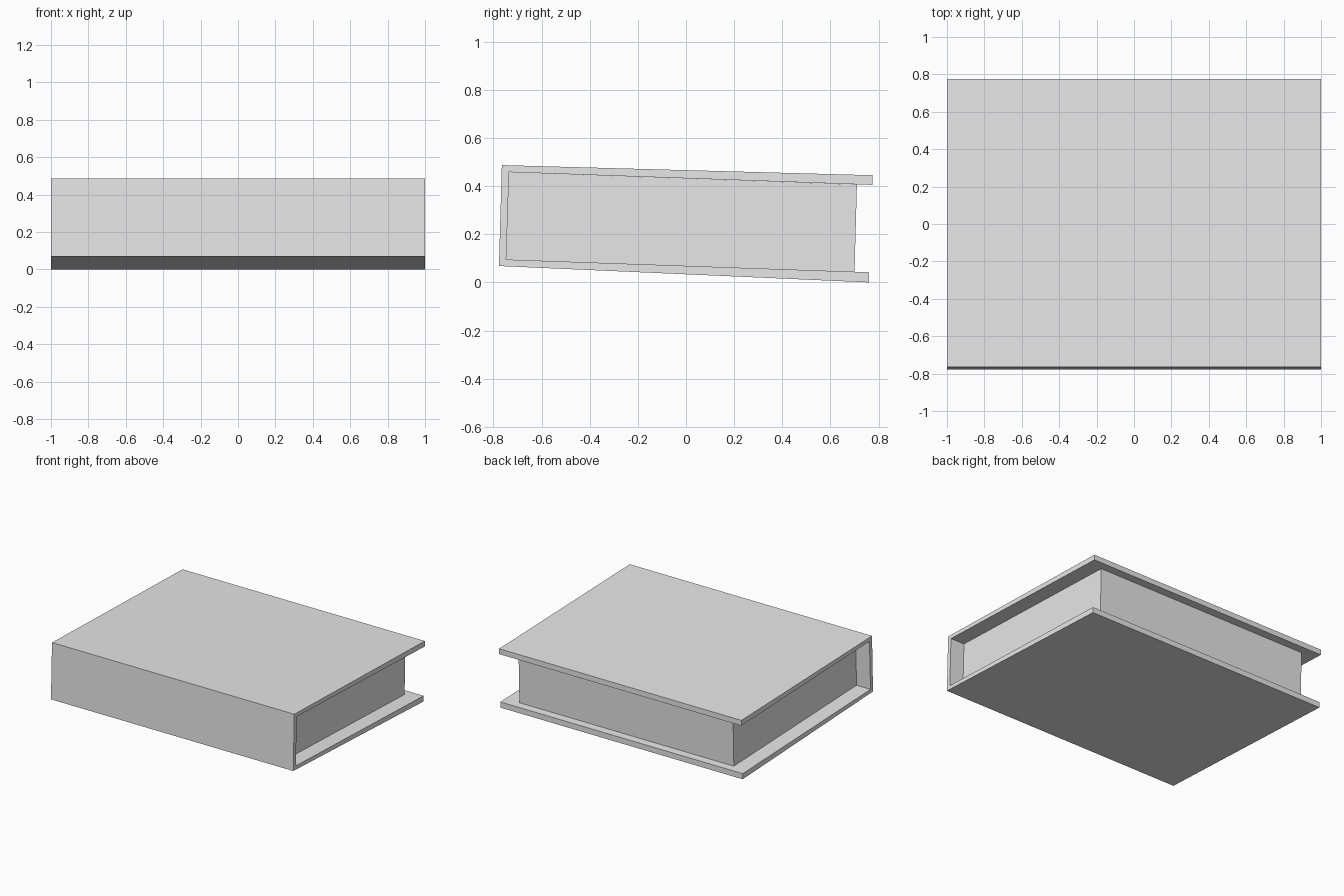
import bpy
import bmesh

default = bpy.data.objects.get("Cube")
if default:
    bpy.data.objects.remove(default, do_unlink=True)

# Plain grey shared by cover and pages
grey = bpy.data.materials.new("light_grey")
grey.use_nodes = True
colour = (0.8, 0.8, 0.8, 1.0)
grey.diffuse_color = colour
grey.node_tree.nodes["Principled BSDF"].inputs["Base Color"].default_value = colour


def extrude_profile(name, profile, half_width):
    """Extrude a closed (y, z) outline symmetrically along x."""
    bm = bmesh.new()
    face = bm.faces.new([bm.verts.new((-half_width, y, z)) for y, z in profile])
    result = bmesh.ops.extrude_face_region(bm, geom=[face], use_keep_orig=True)
    verts = [v for v in result["geom"] if isinstance(v, bmesh.types.BMVert)]
    bmesh.ops.translate(bm, verts=verts, vec=(2 * half_width, 0, 0))
    bmesh.ops.recalc_face_normals(bm, faces=bm.faces)
    mesh = bpy.data.meshes.new(name)
    bm.to_mesh(mesh)
    bm.free()
    mesh.materials.append(grey)
    obj = bpy.data.objects.new(name, mesh)
    bpy.context.collection.objects.link(obj)
    return obj


# Inner corners of the spine, shared by the cover and the page block
inner_top = (-0.735, 0.458)
inner_bottom = (-0.747, 0.095)

# Cover: two boards joined by the spine
extrude_profile("book_cover", [
    (-0.765, 0.487), (0.775, 0.445), (0.775, 0.405), inner_top,
    inner_bottom, (0.76, 0.042), (0.76, 0.0), (-0.777, 0.068),
], 1.0)

# Page block, set in from the cover on the three open sides
extrude_profile("page_block", [
    inner_top, (0.71, 0.407), (0.70, 0.044), inner_bottom,
], 0.885)
